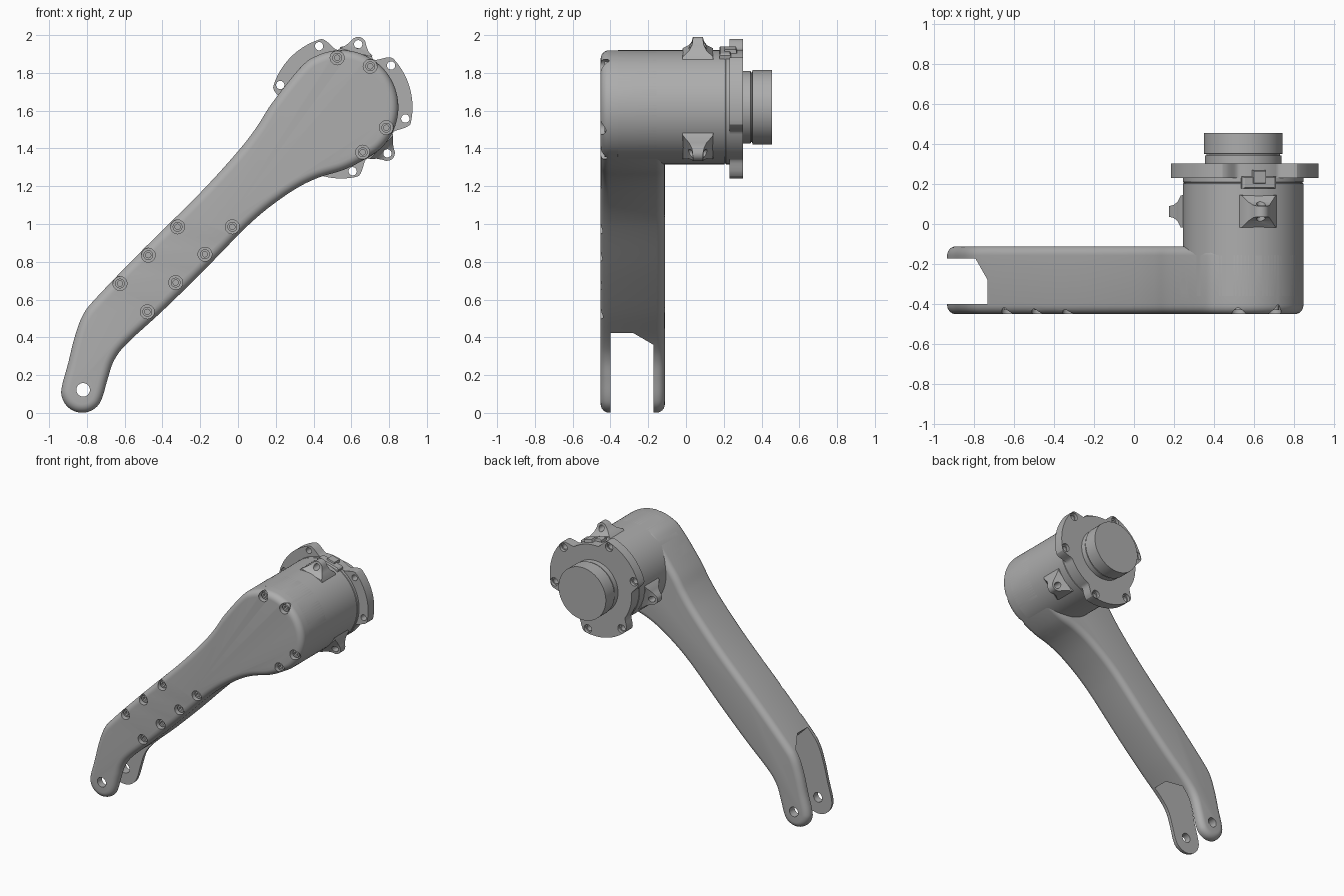
import bpy, bmesh, math
from mathutils import Vector, Matrix

if "Cube" in bpy.data.objects:
    bpy.data.objects.remove(bpy.data.objects["Cube"])

CX, CZ, R = 0.547, 1.618, 0.302      # housing axis and radius
LUGS = (75, 195, -45)

grey = bpy.data.materials.new("machined grey")
grey.use_nodes = True
grey.diffuse_color = (0.42, 0.42, 0.42, 1)
grey.node_tree.nodes["Principled BSDF"].inputs["Base Color"].default_value = grey.diffuse_color


def finish(name, bm):
    bmesh.ops.recalc_face_normals(bm, faces=bm.faces)
    mesh = bpy.data.meshes.new(name)
    bm.to_mesh(mesh)
    bm.free()
    mesh.materials.append(grey)
    ob = bpy.data.objects.new(name, mesh)
    bpy.context.collection.objects.link(ob)
    return ob


def smooth(ob, angle=30):
    bpy.ops.object.select_all(action='DESELECT')
    ob.select_set(True)
    bpy.context.view_layer.objects.active = ob
    bpy.ops.object.shade_smooth_by_angle(angle=math.radians(angle))


def loft(name, loops):
    """Skin a stack of equal closed loops and cap both ends."""
    bm = bmesh.new()
    rings = [[bm.verts.new(p) for p in loop] for loop in loops]
    n = len(rings[0])
    for a, b in zip(rings, rings[1:]):
        for i in range(n):
            bm.faces.new((a[i], a[(i + 1) % n], b[(i + 1) % n], b[i]))
    bm.faces.new(rings[0])
    bm.faces.new(rings[-1])
    return finish(name, bm)


def lathe(name, profile, x=CX, z=CZ, sides=96):
    """Turn (radius, y) pairs about an axis along y."""
    angles = [math.tau * i / sides for i in range(sides)]
    return loft(name, [[(x + r * math.cos(a), y, z + r * math.sin(a)) for a in angles]
                       for r, y in profile])


def rod(name, x, z, r, y0, y1, sides=24):
    return lathe(name, [(r, y0), (r, y1)], x, z, sides)


def cut(target, cutter):
    mod = target.modifiers.new("cut", 'BOOLEAN')
    mod.operation, mod.solver, mod.object = 'DIFFERENCE', 'EXACT', cutter
    bpy.context.view_layer.objects.active = target
    bpy.ops.object.modifier_apply(modifier=mod.name)
    bpy.data.objects.remove(cutter)


def polar(deg, r, x=CX, z=CZ):
    a = math.radians(deg)
    return x + r * math.cos(a), z + r * math.sin(a)


def spline(points, steps=6):
    """Closed smooth curve through 2D points."""
    pts = [Vector(p) for p in points]
    out, n = [], len(pts)
    for i in range(n):
        p0, p1, p2, p3 = (pts[(i + k) % n] for k in (-1, 0, 1, 2))
        for s in range(steps):
            t = s / steps
            out.append(0.5 * (2 * p1 + (p2 - p0) * t + (2 * p0 - 5 * p1 + 4 * p2 - p3) * t * t
                              + (3 * p1 - p0 - 3 * p2 + p3) * t ** 3))
    return out


# Arm: rounded tip, straight shank, swelling into the housing circle
tip = [polar(a, 0.111, -0.825, 0.112) for a in range(165, 346, 30)]
lower = [(-0.69, 0.18), (-0.655, 0.28), (-0.585, 0.37), (-0.405, 0.535), (-0.2, 0.735), (0, 0.94),
         (0.1, 1.035), (0.2, 1.115), (0.32, 1.195), (0.43, 1.247), (0.56, 1.287)]
head = [polar(a, R) for a in range(-65, 151, 20)]
upper = [(0.18, 1.64), (0.1, 1.515), (0, 1.385), (-0.2, 1.165), (-0.5, 0.868), (-0.745, 0.615),
         (-0.82, 0.52), (-0.865, 0.4), (-0.9, 0.26)]
outline = spline(tip + lower + head + upper)
normals = []
for i, p in enumerate(outline):
    d = outline[(i + 1) % len(outline)] - outline[i - 1]
    normals.append(Vector((-d.y, d.x)).normalized())
FRONT, BACK, FILLET = -0.452, -0.112, 0.045
layers = []
for k in range(7):
    a = math.radians(15 * k)
    layers.append((FILLET * (1 - math.sin(a)), FRONT + FILLET * (1 - math.cos(a))))
layers += [(inset, FRONT + BACK - y) for inset, y in reversed(layers)]
arm = loft("arm", [[(p.x + n.x * d, y, p.y + n.y * d) for p, n in zip(outline, normals)]
                   for d, y in layers])

# Fork slot across the lower end, square to the shank, with a chamfered floor
slot = [(-1, -0.4), (-0.075, -0.4), (-0.075, -0.28), (-0.165, -0.173), (-1, -0.173)]
h = math.sqrt(0.5)
cut(arm, loft("slot_cutter", [[((u - v) * h, y, (u + v) * h) for u, y in slot] for v in (0, 2)]))
cut(arm, rod("pin_cutter", -0.82, 0.122, 0.036, -0.6, 0.1, 32))

# Counterbored screws on the front face
screws = [(-0.32, 0.985), (-0.475, 0.835), (-0.625, 0.685), (-0.03, 0.985), (-0.175, 0.84),
          (-0.33, 0.69), (-0.48, 0.535), (0.525, 1.88), (0.70, 1.835), (0.785, 1.51), (0.66, 1.38)]
for i, (x, z) in enumerate(screws):
    cut(arm, rod("bore_cutter", x, z, 0.037, -0.6, FRONT + 0.045))
    screw = lathe(f"screw_{i + 1}", [(0.026, FRONT + 0.06), (0.026, FRONT + 0.02), (0.014, FRONT + 0.02),
                                     (0.014, FRONT + 0.035)], x, z, 20)
    smooth(screw)

# Small vent hole on each side of the arm neck
for x, z, deg in ((0.245, 1.735, 146), (0.5, 1.27, -72)):
    bm = bmesh.new()
    bmesh.ops.create_cone(bm, cap_ends=True, segments=24, radius1=0.028, radius2=0.028, depth=0.12)
    axis = Vector((math.cos(math.radians(deg)), 0, math.sin(math.radians(deg))))
    bm.transform(Matrix.Translation((x, -0.312, z)) @ axis.to_track_quat('Z', 'Y').to_matrix().to_4x4())
    cut(arm, finish("vent_cutter", bm))
smooth(arm)

# Round housing behind the arm head
housing = lathe("housing", [(R - 0.02, -0.38), (R, -0.36), (R, 0.203), (R - 0.004, 0.205),
                            (R - 0.004, 0.209), (R, 0.211), (R, 0.235)])
smooth(housing)


# Flange with three wide lobes and a bolt hole at each lobe end
def flange_radius(deg):
    off = abs((deg - 15 + 60) % 120 - 60)
    t = min(max((off - 28) / 13, 0), 1)
    return 0.377 - 0.072 * t * t * (3 - 2 * t)


flange = loft("flange", [[(x, y, z) for x, z in (polar(a, flange_radius(a)) for a in range(0, 360, 2))]
                         for y in (0.23, 0.303)])
for lobe in (15, 135, 255):
    for side in (-25, 25):
        x, z = polar(lobe + side, 0.344)
        cut(flange, rod("bolt_cutter", x, z, 0.022, 0.1, 0.5))
        cut(flange, rod("bolt_recess_cutter", x, z, 0.031, 0.28, 0.5))
smooth(flange)

# Output shaft with a groove under its cap
smooth(lathe("output_cap", [(0.192, 0.29), (0.192, 0.342), (0.184, 0.344), (0.184, 0.35),
                            (0.197, 0.352), (0.197, 0.455)]))


# Flared lugs around the housing
def radial_box(name, deg, sections, y_mid):
    a = math.radians(deg)
    loops = []
    for r, w, d in sections:
        loops.append([(CX + r * math.cos(a) - t * math.sin(a), y_mid + y, CZ + r * math.sin(a) + t * math.cos(a))
                      for t, y in ((-w, -d), (w, -d), (w, d), (-w, d))])
    return loft(name, loops)


for i, deg in enumerate(LUGS):
    lug = radial_box(f"lug_{i + 1}", deg, [(0.26, 0.11, 0.085), (0.3, 0.088, 0.08), (0.325, 0.06, 0.047),
                                           (0.35, 0.043, 0.032), (0.37, 0.032, 0.028),
                                           (0.38, 0.018, 0.027), (0.384, 0.006, 0.027)], 0.063)
    x, z = polar(deg, 0.345)
    cut(lug, rod("lug_cutter", x, z, 0.022, -0.2, 0.3))
    smooth(lug)

# Cable tab under the flange
radial_box("cable_tab", 75, [(0.27, 0.088, 0.03), (0.306, 0.088, 0.03), (0.314, 0.075, 0.025)], 0.207)
radial_box("cable_clip", 75, [(0.3, 0.035, 0.035), (0.325, 0.03, 0.03)], 0.235)
